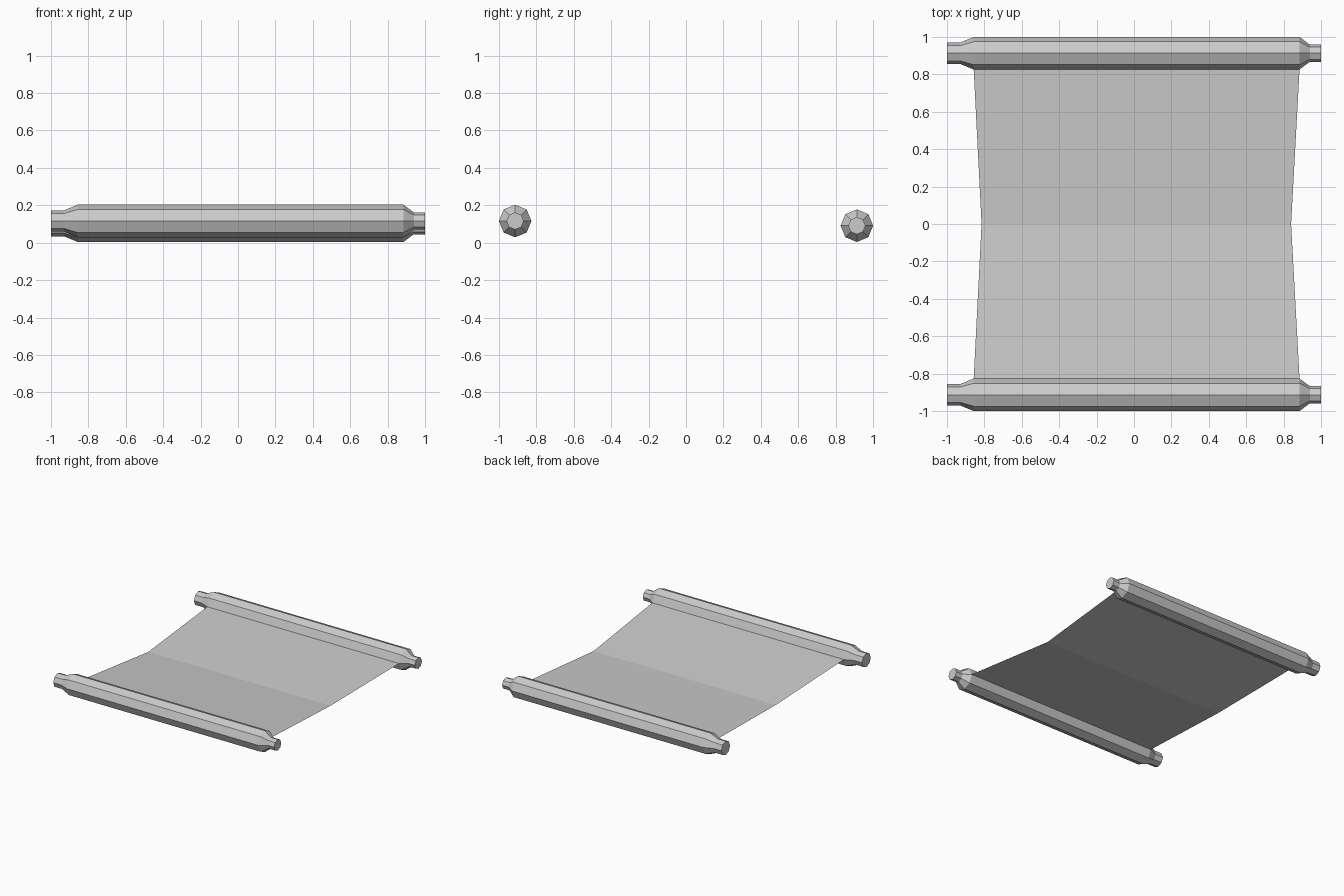
import bpy, bmesh
from math import cos, sin, pi

if "Cube" in bpy.data.objects:
    bpy.data.objects.remove(bpy.data.objects["Cube"])

# roller profile: (x along the axis, radius), handle - shoulder - body - shoulder - handle
PROFILE = [(-1, .057), (-.93, .057), (-.857, .087), (.885, .087), (.94, .046), (1, .046)]
SIDES = 8
FRONT = (-.913, .116)   # axis y, z of each roller
BACK = (.913, .091)


def make_object(name, bm):
    bmesh.ops.recalc_face_normals(bm, faces=bm.faces)
    mesh = bpy.data.meshes.new(name)
    bm.to_mesh(mesh)
    bm.free()
    ob = bpy.data.objects.new(name, mesh)
    bpy.context.collection.objects.link(ob)
    return ob


def roller(name, y, z):
    bm = bmesh.new()
    rings = [[bm.verts.new((x, y + r * cos(2 * pi * i / SIDES), z + r * sin(2 * pi * i / SIDES)))
              for i in range(SIDES)] for x, r in PROFILE]
    for a, b in zip(rings, rings[1:]):
        for i in range(SIDES):
            j = (i + 1) % SIDES
            bm.faces.new((a[i], a[j], b[j], b[i]))
    bm.faces.new(rings[0])
    bm.faces.new(rings[-1])
    return make_object(name, bm)


# two octagonal rods
roller("front_roller", *FRONT)
roller("back_roller", *BACK)

# single-sided sheet, sagging and narrowing at the middle
bm = bmesh.new()
rows = [(-.826, FRONT[1], -.857, .885), (0, .047, -.815, .84), (.826, BACK[1], -.857, .885)]
pairs = [(bm.verts.new((x0, y, z)), bm.verts.new((x1, y, z))) for y, z, x0, x1 in rows]
for (a, b), (c, d) in zip(pairs, pairs[1:]):
    bm.faces.new((a, b, d, c))
make_object("parchment_sheet", bm)
